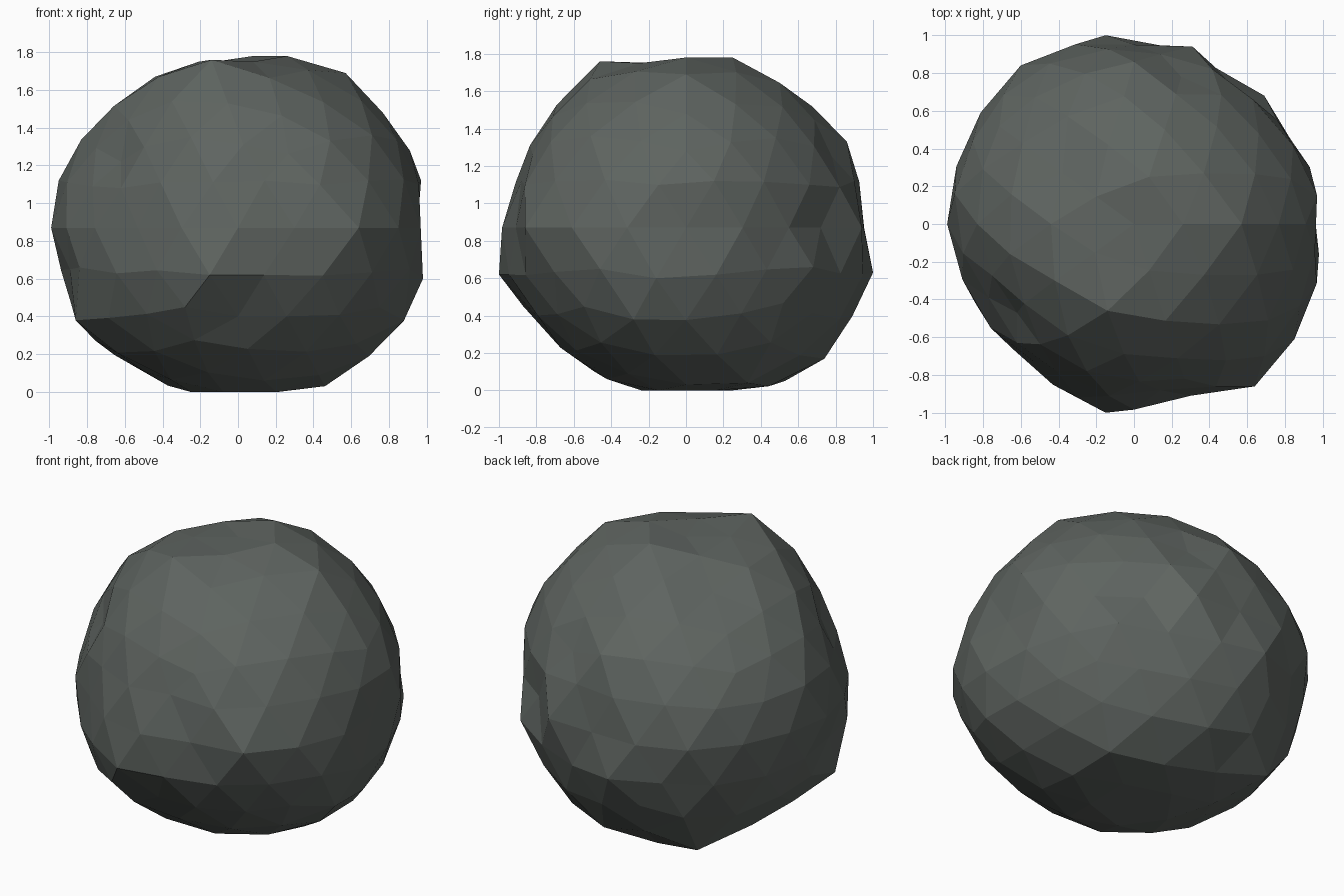
import bpy, bmesh
from mathutils import Vector

if "Cube" in bpy.data.objects:
    bpy.data.objects.remove(bpy.data.objects["Cube"])

CENTRE = Vector((0, 0, 0.87))
SQUASH = 0.91        # the boulder is a little flatter than a ball
BASE_RADIUS = 0.98
TOP = 1.75           # the crown and the underside are worn flat
BOTTOM = 0.0

# Bumps, dents and corners that give the boulder its character
LANDMARKS = [
    # crown
    (-.14, -.46, 1.76), (.08, .25, 1.78), (.26, 0, 1.78),
    (.57, 0, 1.69), (-.42, -.30, 1.67), (-.38, .27, 1.60),
    # left and left-front dent
    (-.95, .16, 1.12), (-.89, -.17, .65), (-.86, -.27, .38), (-.62, -.47, 1.22),
    (-.62, -.63, 1.08), (-.53, -.73, .87), (-.84, -.42, .66), (-.77, -.39, 1.09),
    (-.35, -.59, 1.54), (-.99, 0, .87),
    # front
    (-.15, -1.0, .62), (-.25, -.78, 1.35), (-.41, -.78, 1.11), (.14, -.88, 1.12),
    (.30, -.91, .87), (-.28, -.87, .45), (0, -.80, .40),
    # right and right-front ridge
    (.64, -.86, .87), (.71, -.51, 1.36), (.69, -.70, 1.12), (.85, -.61, .87),
    (.98, -.16, .60), (.95, 0, .87), (.91, 0, 1.28), (.88, -.28, .38),
    (.91, -.46, .65), (.97, .15, 1.12),
    # back, with the pitted right corner
    (-.60, .84, .87), (-.15, 1.0, .63), (0, .95, .87), (.14, .90, 1.12),
    (0, .86, 1.33), (.31, .94, .87), (.25, .78, 1.25), (.76, .55, .87),
    (.53, .72, .87), (.63, .66, 1.10), (.69, .68, .66), (.66, .48, 1.35),
    # underside
    (.46, .33, .04), (.06, .74, .17), (-.50, .60, .12), (-.50, 0, .11),
]


def unsquash(p):
    d = Vector(p) - CENTRE
    return Vector((d.x, d.y, d.z / SQUASH))


marks = [unsquash(p) for p in LANDMARKS]
bm = bmesh.new()
bmesh.ops.create_icosphere(bm, subdivisions=3, radius=1)
dirs = {v: v.co.normalized() for v in bm.verts}

# Vertices nearest a landmark take its place exactly
pinned = {}
for mark, point in zip(marks, LANDMARKS):
    n = mark.normalized()
    pinned[max(dirs, key=lambda v: dirs[v].dot(n))] = Vector(point)

# All others blend the radii of the landmarks around them
for v, d in dirs.items():
    if v in pinned:
        v.co = pinned[v]
        continue
    total, weight = BASE_RADIUS * 20, 20
    for m in marks:
        w = 1 / max((m.normalized() - d).length, 0.05) ** 3
        total += m.length * w
        weight += w
    p = d * (total / weight)
    z = CENTRE.z + p.z * SQUASH
    v.co = (p.x, p.y, min(max(z, BOTTOM), TOP))

bmesh.ops.recalc_face_normals(bm, faces=bm.faces)

mesh = bpy.data.meshes.new("boulder")
bm.to_mesh(mesh)
bm.free()
stone = bpy.data.materials.new("dark grey green stone")
stone.diffuse_color = (0.112, 0.127, 0.117, 1)
stone.use_nodes = True
stone.node_tree.nodes["Principled BSDF"].inputs["Base Color"].default_value = stone.diffuse_color
mesh.materials.append(stone)
boulder = bpy.data.objects.new("boulder", mesh)
bpy.context.collection.objects.link(boulder)
